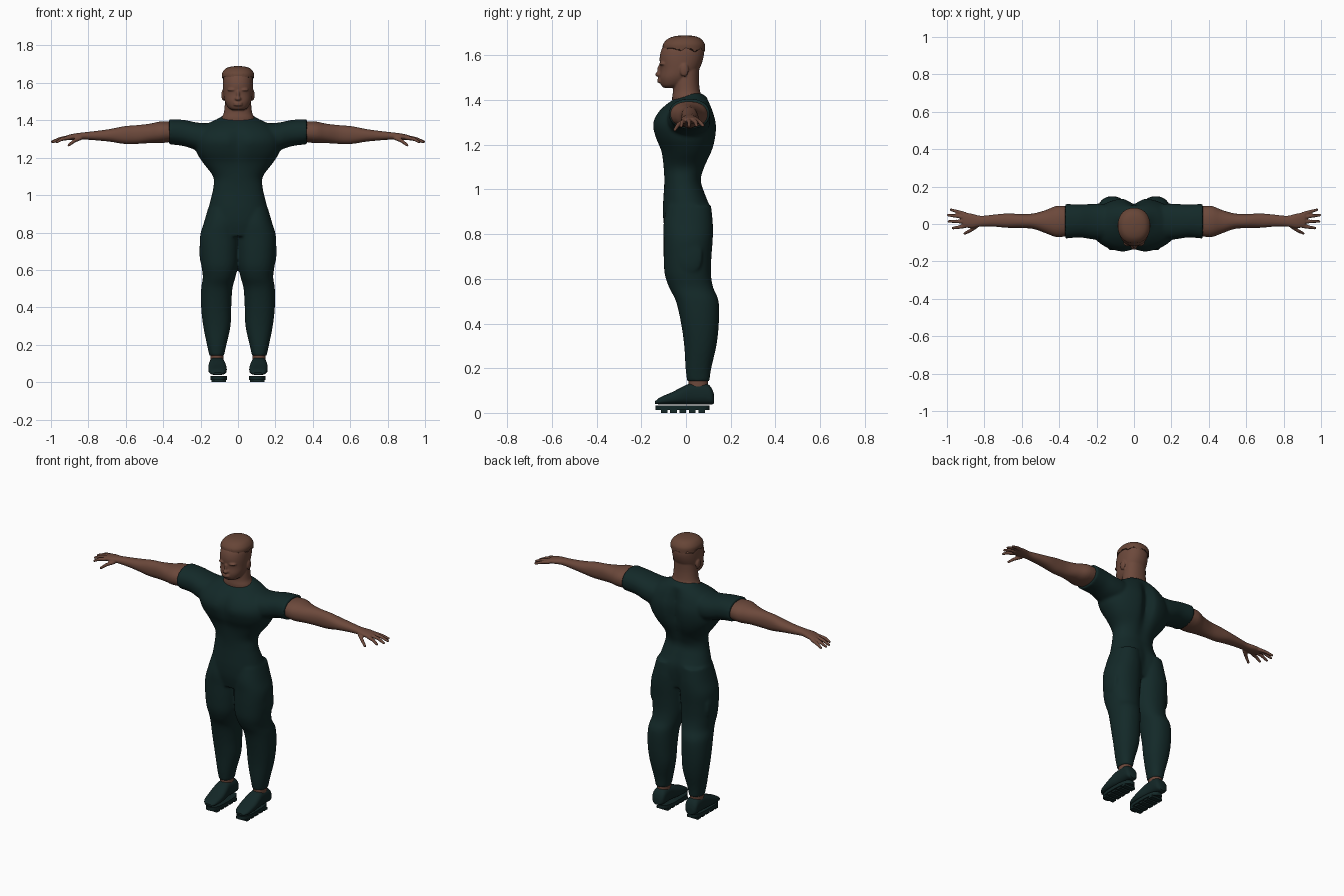
import bpy, bmesh, math
from mathutils import Vector, Matrix


def material(name, rgb):
    m = bpy.data.materials.new(name)
    m.diffuse_color = (*rgb, 1)
    return m


SKIN = material("brown skin", (0.150, 0.066, 0.044))
HAIR = material("brown hair", (0.135, 0.060, 0.038))
CLOTH = material("dark teal cloth", (0.0065, 0.022, 0.0215))
SHOE = material("dark teal shoe", (0.0065, 0.020, 0.020))


def spline(rows, steps):
    """Smoothly interpolated copies of the section rows."""
    out = []
    for i in range(len(rows) - 1):
        p0, p1, p2, p3 = (rows[max(i - 1, 0)], rows[i], rows[i + 1],
                          rows[min(i + 2, len(rows) - 1)])
        for k in range(steps):
            t = k / steps
            out.append([0.5 * (2 * b + (c - a) * t + (2 * a - 5 * b + 4 * c - d) * t * t
                               + (3 * b - a - 3 * c + d) * t ** 3)
                        for a, b, c, d in zip(p0, p1, p2, p3)])
    return out + [list(rows[-1])]


def loft(bm, rows, axis="z", side=1, n=2.2, seg=40, steps=4, edge=None):
    """Rows are (station, a_min, a_max, b_min, b_max, front groove, back groove)."""
    rings = []
    for ri, row in enumerate(spline(rows, steps)):
        t, a0, a1, b0, b1 = row[:5]
        ring = []
        for k in range(seg):
            ang = 2 * math.pi * k / seg
            c, s = math.cos(ang), math.sin(ang)
            a = (a0 + a1) / 2 + (a1 - a0) / 2 * math.copysign(abs(c) ** (2 / n), c)
            b = (b0 + b1) / 2 + (b1 - b0) / 2 * math.copysign(abs(s) ** (2 / n), s)
            if len(row) > 5:
                dip = math.exp(-(a / 0.035) ** 2)
                b += dip * (row[5] if s < 0 else -row[6]) * abs(s)
            h = t + (edge(ang) if edge and ri == 0 else 0)
            p = {"z": (a, b, h), "x": (h, a, b), "y": (a, h, b)}[axis]
            ring.append(bm.verts.new((p[0] * side, p[1], p[2])))
        rings.append(ring)
    for r, q in zip(rings, rings[1:]):
        for k in range(seg):
            bm.faces.new((r[k], r[(k + 1) % seg], q[(k + 1) % seg], q[k]))
    bm.faces.new(rings[0])
    bm.faces.new(rings[-1])


def ball(bm, loc, size):
    m = Matrix.Translation(loc) @ Matrix.Diagonal((*size, 1))
    bmesh.ops.create_uvsphere(bm, u_segments=16, v_segments=10, radius=1, matrix=m)


def finger(bm, points, r1, r2):
    pts = [Vector(p) for p in points]
    for i, (p, q) in enumerate(zip(pts, pts[1:])):
        ra = r1 + (r2 - r1) * i / (len(pts) - 1)
        rb = r1 + (r2 - r1) * (i + 1) / (len(pts) - 1)
        m = Matrix.Translation((p + q) / 2) @ (q - p).to_track_quat("Z", "Y").to_matrix().to_4x4()
        bmesh.ops.create_cone(bm, cap_ends=True, segments=12, radius1=ra, radius2=rb,
                              depth=(q - p).length, matrix=m)
        ball(bm, q, (rb, rb, rb))


def finish(bm, name, mat, voxel=0, smooth=4):
    bmesh.ops.recalc_face_normals(bm, faces=bm.faces)
    me = bpy.data.meshes.new(name)
    bm.to_mesh(me)
    bm.free()
    ob = bpy.data.objects.new(name, me)
    bpy.context.collection.objects.link(ob)
    me.materials.append(mat)
    if voxel:  # fuse the overlapping volumes into one skin
        r = ob.modifiers.new("fuse", "REMESH")
        r.mode, r.voxel_size, r.use_smooth_shade = "VOXEL", voxel, True
        s = ob.modifiers.new("soften", "SMOOTH")
        s.factor, s.iterations = 0.5, smooth
    else:
        bpy.ops.object.select_all(action="DESELECT")
        bpy.context.view_layer.objects.active = ob
        ob.select_set(True)
        bpy.ops.object.shade_smooth_by_angle(angle=math.radians(40))
    return ob


# Outfit: torso, short sleeves and trouser legs
bm = bmesh.new()
torso = [(z, -w, w, f, b, gf, gb) for z, w, f, b, gf, gb in (
    (0.78, 0.150, -0.085, 0.090, 0, 0), (0.85, 0.172, -0.100, 0.112, 0, 0.015),
    (0.92, 0.160, -0.103, 0.112, 0, 0.012), (0.98, 0.145, -0.100, 0.088, 0, 0.005),
    (1.04, 0.132, -0.097, 0.070, 0, 0.005), (1.10, 0.133, -0.100, 0.088, 0, 0.012),
    (1.17, 0.185, -0.112, 0.120, 0.003, 0.025), (1.23, 0.222, -0.138, 0.136, 0.010, 0.035),
    (1.29, 0.232, -0.152, 0.140, 0.018, 0.035), (1.34, 0.215, -0.132, 0.128, 0.012, 0.028),
    (1.38, 0.165, -0.092, 0.113, 0.004, 0.015), (1.41, 0.105, -0.045, 0.095, 0, 0),
    (1.43, 0.075, -0.015, 0.070, 0, 0))]
loft(bm, torso, seg=64)
leg = [(0.140, 0.075, 0.153, 0.005, 0.105), (0.20, 0.062, 0.166, -0.002, 0.113),
       (0.30, 0.040, 0.186, -0.008, 0.136), (0.40, 0.036, 0.197, -0.022, 0.147),
       (0.50, 0.030, 0.197, -0.045, 0.146), (0.56, 0.014, 0.188, -0.075, 0.122),
       (0.62, 0.001, 0.195, -0.095, 0.112), (0.70, -0.004, 0.202, -0.100, 0.114),
       (0.78, -0.006, 0.203, -0.100, 0.120), (0.85, -0.004, 0.183, -0.100, 0.120),
       (0.93, 0.005, 0.160, -0.085, 0.112)]
sleeve = [(0.08, -0.060, 0.095, 1.24, 1.395), (0.16, -0.085, 0.108, 1.23, 1.385),
          (0.22, -0.082, 0.108, 1.24, 1.388), (0.29, -0.072, 0.104, 1.262, 1.402),
          (0.368, -0.078, 0.108, 1.272, 1.406)]
for s in (1, -1):
    loft(bm, leg, side=s)
    loft(bm, sleeve, "x", s)
    ball(bm, (s * 0.192, 0.02, 0.70), (0.014, 0.055, 0.075))  # thigh pocket
finish(bm, "outfit", CLOTH, 0.0085)

# Bare arms with hands
arm = [(0.33, -0.060, 0.090, 1.288, 1.390), (0.41, -0.070, 0.097, 1.278, 1.394),
       (0.47, -0.050, 0.075, 1.278, 1.382), (0.54, -0.026, 0.056, 1.274, 1.374),
       (0.61, -0.022, 0.054, 1.274, 1.368), (0.68, -0.020, 0.056, 1.285, 1.354),
       (0.75, -0.014, 0.050, 1.292, 1.344), (0.82, -0.014, 0.044, 1.297, 1.336),
       (0.87, -0.022, 0.056, 1.296, 1.330), (0.915, -0.016, 0.062, 1.295, 1.320)]
fingers = [((0.90, -0.010, 1.307), (0.94, -0.018, 1.300), (0.968, -0.022, 1.284)),
           ((0.90, 0.012, 1.310), (0.95, 0.014, 1.302), (0.990, 0.014, 1.284)),
           ((0.90, 0.034, 1.310), (0.95, 0.043, 1.302), (0.993, 0.047, 1.286)),
           ((0.90, 0.052, 1.306), (0.94, 0.065, 1.299), (0.978, 0.076, 1.286)),
           ((0.84, -0.010, 1.306), (0.875, -0.035, 1.290), (0.905, -0.050, 1.267))]
for s, label in ((1, "left"), (-1, "right")):
    bm = bmesh.new()
    loft(bm, arm, "x", s)
    for f in fingers:
        finger(bm, [(s * x, y, z) for x, y, z in f], 0.0115, 0.0075)
    finish(bm, label + "_arm", SKIN, 0.0045, 2)

# Head and neck with nose, lips, brows and ears
bm = bmesh.new()
neck = [(1.34, -0.095, 0.095, -0.055, 0.075), (1.405, -0.090, 0.090, -0.062, 0.075),
        (1.44, -0.076, 0.076, -0.058, 0.063), (1.49, -0.070, 0.070, -0.056, 0.058),
        (1.55, -0.066, 0.066, -0.050, 0.060)]
skull = [(1.455, -0.030, 0.030, -0.100, -0.045), (1.468, -0.052, 0.052, -0.112, -0.005),
         (1.50, -0.070, 0.070, -0.119, 0.030), (1.54, -0.078, 0.078, -0.115, 0.060),
         (1.59, -0.081, 0.081, -0.118, 0.078), (1.63, -0.077, 0.077, -0.108, 0.079),
         (1.66, -0.060, 0.060, -0.085, 0.062), (1.675, -0.030, 0.030, -0.050, 0.030)]
loft(bm, neck)
loft(bm, skull)
ball(bm, (0, -0.120, 1.515), (0.017, 0.018, 0.011))
ball(bm, (0, -0.115, 1.535), (0.009, 0.014, 0.026))
for z in (1.482, 1.492):
    ball(bm, (0, -0.115, z), (0.025, 0.014, 0.006))
for s in (1, -1):
    ball(bm, (s * 0.032, -0.102, 1.563), (0.026, 0.018, 0.008))
    ball(bm, (s * 0.079, -0.008, 1.535), (0.010, 0.020, 0.030))
finish(bm, "head", SKIN, 0.0045, 2)

# Short hair cap with a ragged rim
bm = bmesh.new()
cap = [(1.628, -0.086, 0.086, -0.104, 0.086), (1.652, -0.085, 0.085, -0.102, 0.084),
       (1.675, -0.068, 0.068, -0.080, 0.066), (1.686, -0.042, 0.042, -0.050, 0.040),
       (1.690, -0.008, 0.008, -0.015, 0.005)]
loft(bm, cap, seg=64, edge=lambda a: 0.006 * math.sin(9 * a) + 0.005 * math.sin(23 * a)
     - 0.006 * math.sin(a) + (0.008 if math.sin(a) < -0.6 else 0))
finish(bm, "hair", HAIR)

# Ankles, shoes and treaded soles
shoe = [(-0.138, 0.085, 0.130, 0.040, 0.052), (-0.115, 0.068, 0.150, 0.038, 0.070),
        (-0.06, 0.060, 0.158, 0.038, 0.094), (-0.01, 0.064, 0.158, 0.038, 0.120),
        (0.03, 0.070, 0.154, 0.038, 0.134), (0.09, 0.070, 0.154, 0.038, 0.132),
        (0.115, 0.076, 0.150, 0.038, 0.110), (0.126, 0.090, 0.136, 0.042, 0.080)]
for s, label in ((1, "left"), (-1, "right")):
    bm = bmesh.new()
    loft(bm, [(0.10, 0.078, 0.148, 0.012, 0.098), (0.17, 0.078, 0.148, 0.012, 0.098)], side=s)
    finish(bm, label + "_ankle", SKIN)
    bm = bmesh.new()
    loft(bm, shoe, "y", s, n=2.6)
    finish(bm, label + "_shoe", SHOE)
    bm = bmesh.new()
    loft(bm, [(0.012, 0.058, 0.148, -0.137, 0.106), (0.034, 0.058, 0.148, -0.137, 0.106)],
         side=s, n=2.8, steps=1)
    for i in range(5):  # tread lugs
        y = -0.098 + i * 0.042
        m = Matrix.Translation((s * 0.103, y, 0.007)) @ Matrix.Diagonal((0.076, 0.030, 0.014, 1))
        bmesh.ops.create_cube(bm, size=1, matrix=m)
    finish(bm, label + "_sole", SHOE)
